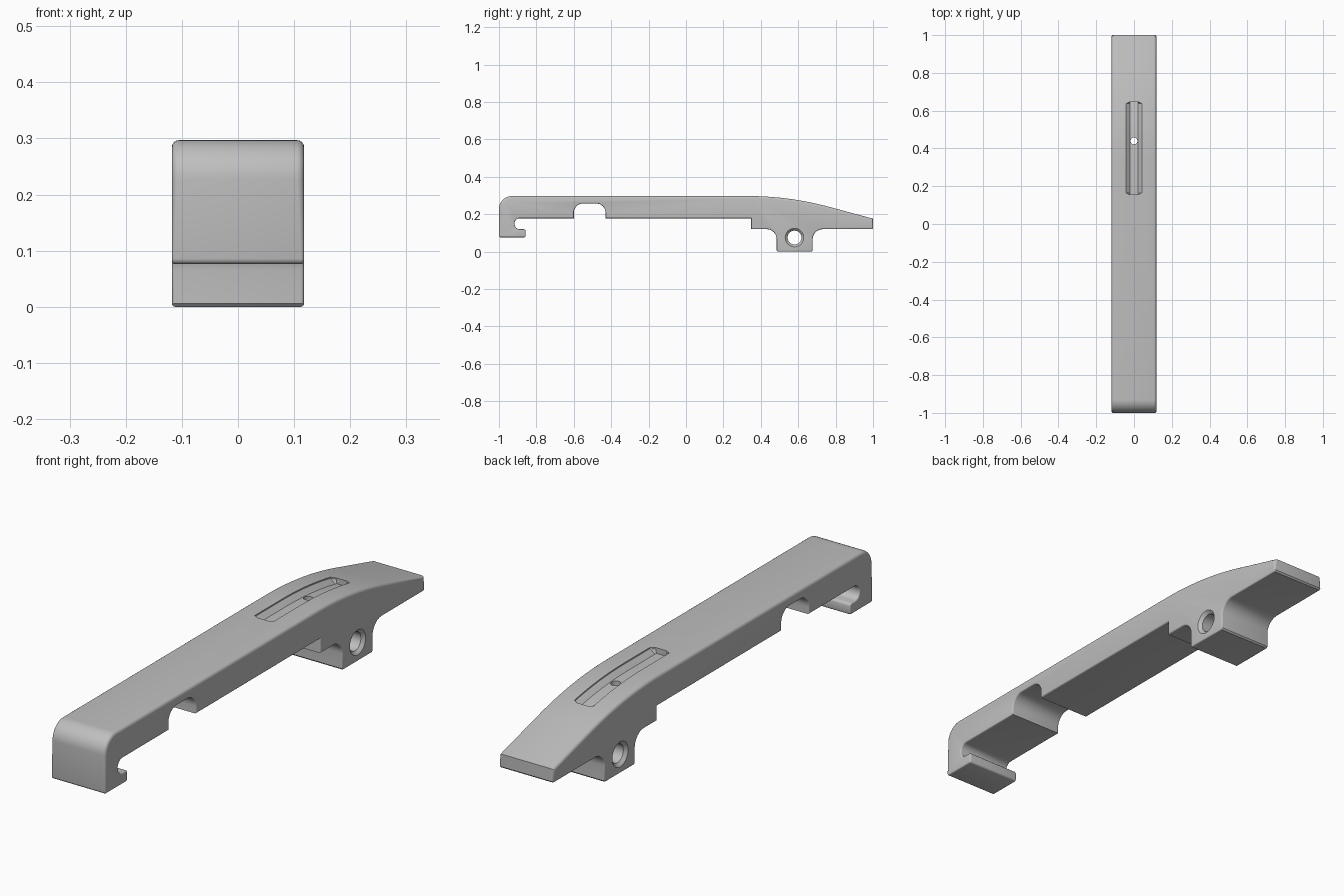
import bpy, bmesh
from math import pi, sin, cos, sqrt
from mathutils import Vector

if "Cube" in bpy.data.objects:
    bpy.data.objects.remove(bpy.data.objects["Cube"])

HALF = 0.118          # half width of the bar
TOP, CREST, END = 0.297, 0.33, 0.76
RADIUS = 1.66         # big arc of the sloping tail


def top_z(y):
    """Height of the upper surface: flat, then arc, then straight ramp."""
    d = max(0, min(y, END) - CREST)
    z = TOP - RADIUS + sqrt(RADIUS ** 2 - d * d)
    if y > END:
        z -= (y - END) * d / sqrt(RADIUS ** 2 - d * d)
    return z


def fillet(prev, p, nxt, r, seg):
    """Round (or chamfer, seg 1) a square corner."""
    if r == 0:
        return [p]
    a, b = (prev - p).normalized(), (nxt - p).normalized()
    c = p + (a + b) * r
    return [c - b * r * cos(i / seg * pi / 2) - a * r * sin(i / seg * pi / 2)
            for i in range(seg + 1)]


def loft(name, rings):
    """Closed solid through a series of rings, normals outward."""
    bm = bmesh.new()
    rows = [[bm.verts.new(p) for p in ring] for ring in rings]
    n = len(rows[0])
    for r0, r1 in zip(rows, rows[1:]):
        for i in range(n):
            bm.faces.new((r0[i], r0[(i + 1) % n], r1[(i + 1) % n], r1[i]))
    bm.faces.new(rows[0][::-1])
    bm.faces.new(rows[-1])
    bm.normal_update()
    if bm.calc_volume(signed=True) < 0:
        bmesh.ops.reverse_faces(bm, faces=bm.faces[:])
    mesh = bpy.data.meshes.new(name)
    bm.to_mesh(mesh)
    bm.free()
    ob = bpy.data.objects.new(name, mesh)
    bpy.context.collection.objects.link(ob)
    return ob


def cut(ob, cutter):
    mod = ob.modifiers.new("cut", 'BOOLEAN')
    mod.operation, mod.solver, mod.object = 'DIFFERENCE', 'EXACT', cutter
    bpy.context.view_layer.objects.active = ob
    bpy.ops.object.modifier_apply(modifier=mod.name)
    bpy.data.objects.remove(cutter)


# Side profile corners: y, z, corner radius, segments
corners = [
    (1, 0.12, 0.006, 1),
    # pivot lug
    (0.677, 0.12, 0.055, 8), (0.677, 0, 0.006, 1),
    (0.485, 0, 0.006, 1), (0.485, 0.12, 0.055, 8),
    # step and relief notch
    (0.348, 0.12, 0, 1), (0.348, 0.178, 0, 1),
    (-0.43, 0.178, 0, 1), (-0.43, 0.257, 0.05, 8),
    (-0.6, 0.257, 0.05, 8), (-0.6, 0.178, 0, 1),
    # hook
    (-0.917, 0.178, 0.028, 8), (-0.917, 0.12, 0.028, 8),
    (-0.858, 0.12, 0.01, 3), (-0.858, 0.076, 0.008, 3),
    (-1, 0.076, 0.01, 4), (-1, TOP, 0.07, 12),
]
pts = [Vector(c[:2]) for c in corners]
before, after = [Vector((1, TOP))] + pts[:-1], pts[1:] + [Vector((0, TOP))]
profile, edge_radius = [], []
for prev, p, nxt, (y, z, r, seg) in zip(before, pts, after, corners):
    new = fillet(prev, p, nxt, r, seg)
    profile += new
    edge_radius += [0.013 if z == TOP else 0.006] * len(new)
tail = [CREST + (END - CREST) * i / 20 for i in range(21)] + [1]
profile += [Vector((y, top_z(y))) for y in tail]
edge_radius += [0.013] * len(tail)

# Inward direction at each profile point
inward = []
for i, p in enumerate(profile):
    d0 = (p - profile[i - 1]).normalized()
    d1 = (profile[(i + 1) % len(profile)] - p).normalized()
    m = Vector((d0.y + d1.y, -d0.x - d1.x))
    inward.append(m / (1 + d0.dot(d1)))

# Bar body: profile swept across the width with rounded side edges
angles = [k * pi / 8 for k in range(5)]
rings = []
for side, t in [(-1, t) for t in angles] + [(1, t) for t in reversed(angles)]:
    ring = []
    for p, m, r in zip(profile, inward, edge_radius):
        q = p + m * r * (1 - sin(t))
        ring.append((side * (HALF - r * (1 - cos(t))), q.x, q.y))
    rings.append(ring)
body = loft("bar_body", rings)


def turned(name, stations, centre, axis):
    """Round cutter from (distance, radius) stations along x or z."""
    rings = []
    for d, r in stations:
        ring = []
        for k in range(40):
            u, v = r * cos(k * pi / 20), r * sin(k * pi / 20)
            ring.append(Vector(centre) + Vector((d, u, v) if axis == 'x' else (u, v, d)))
        rings.append(ring)
    return loft(name, rings)


# Countersunk pivot hole through the lug
half = [(HALF + 0.01, 0.06), (HALF - 0.012, 0.037)]
stations = [(-d, r) for d, r in half] + half[::-1]
cut(body, turned("pivot_cutter", stations, (0, 0.58, 0.075), 'x'))

# Long recess following the curved top, with clipped ends
section = [(0.042, 0.015), (0.042, -0.005), (0.021, -0.022),
           (-0.021, -0.022), (-0.042, -0.005), (-0.042, 0.015)]
y0, y1 = 0.155, 0.647
stops = [y0 + 0.01 + (y1 - y0 - 0.02) * i / 18 for i in range(19)]
rings = []
for y in [y0] + stops + [y1]:
    w = 0.023 if y in (y0, y1) else 0.042
    rings.append([(max(-w, min(w, x)), y, top_z(y) + h) for x, h in section])
cut(body, loft("recess_cutter", rings))

# Small drain hole in the recess
cut(body, turned("drain_cutter", [(0, 0.018), (0.5, 0.018)], (0, 0.44, 0), 'z'))

# Material and shading
mat = bpy.data.materials.new("light_grey")
mat.use_nodes = True
grey = (0.52, 0.52, 0.52, 1)
mat.diffuse_color = grey
mat.node_tree.nodes["Principled BSDF"].inputs["Base Color"].default_value = grey
body.data.materials.clear()
body.data.materials.append(mat)
bpy.ops.object.select_all(action='DESELECT')
body.select_set(True)
bpy.context.view_layer.objects.active = body
bpy.ops.object.shade_smooth_by_angle(angle=pi / 6)
